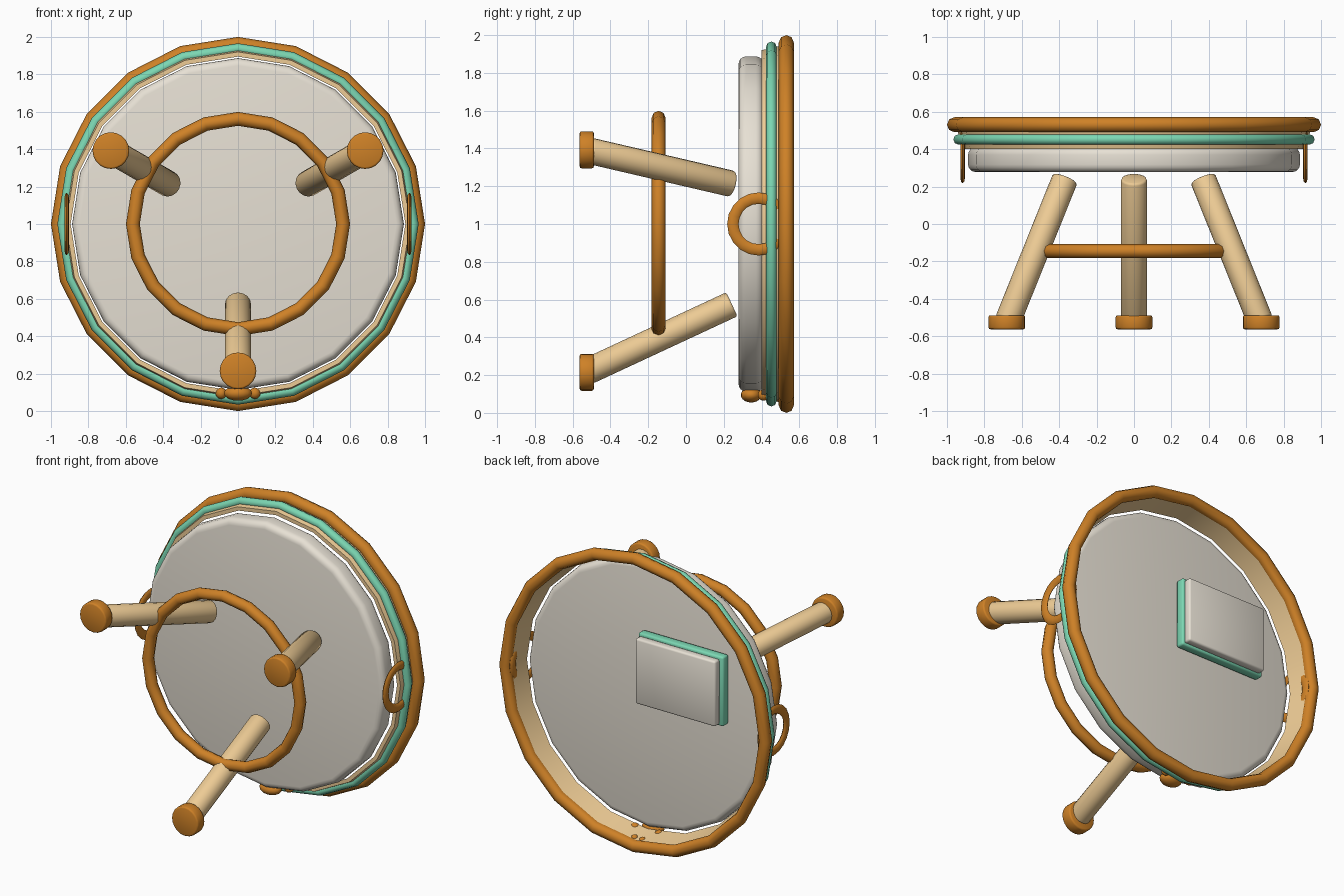
import bpy, math
from mathutils import Vector

if "Cube" in bpy.data.objects:
    bpy.data.objects.remove(bpy.data.objects["Cube"])

CZ = 1.0      # height of the tray axis, which runs along y
SIDES = 20


def material(name, rgb):
    m = bpy.data.materials.new(name)
    m.diffuse_color = (*rgb, 1)
    m.use_nodes = True
    m.node_tree.nodes["Principled BSDF"].inputs["Base Color"].default_value = m.diffuse_color
    return m


ORANGE = material("dark_wood", (0.62, 0.22, 0.02))
TAN = material("light_wood", (0.85, 0.60, 0.30))
GREEN = material("mint", (0.20, 0.68, 0.45))
CREAM = material("cream", (0.80, 0.75, 0.66))


def finish(name, mat, bevel=0.0, segments=3, angle=50):
    o = bpy.context.object
    o.name = name
    o.data.materials.append(mat)
    bpy.ops.object.transform_apply(location=False, rotation=True, scale=True)
    if bevel:
        b = o.modifiers.new("Bevel", "BEVEL")
        b.width, b.segments = bevel, segments
        b.limit_method = "ANGLE"
        b.angle_limit = math.radians(40)
        bpy.ops.object.modifier_apply(modifier="Bevel")
    bpy.ops.object.shade_smooth_by_angle(angle=math.radians(angle))
    return o


def ring(name, y, major, minor, mat):
    bpy.ops.mesh.primitive_torus_add(
        major_radius=major, minor_radius=minor, major_segments=SIDES,
        minor_segments=8, location=(0, y, CZ), rotation=(math.pi / 2, 0, 0))
    return finish(name, mat)


def rod(name, a, b, radius, mat, sides=16, bevel=0.0, segments=3):
    a, b = Vector(a), Vector(b)
    d = b - a
    bpy.ops.mesh.primitive_cylinder_add(vertices=sides, radius=radius, depth=d.length,
                                        location=(a + b) / 2)
    o = bpy.context.object
    if abs(d.x) < 1e-6 and abs(d.z) < 1e-6:
        o.rotation_euler = (math.pi / 2, 0, 0)   # keeps a vertex on the x axis
    else:
        o.rotation_euler = d.to_track_quat("Z", "Y").to_euler()
    return finish(name, mat, bevel, segments)


def box(name, lo, hi, mat, bevel):
    lo, hi = Vector(lo), Vector(hi)
    bpy.ops.mesh.primitive_cube_add(size=1, location=(lo + hi) / 2)
    bpy.context.object.scale = hi - lo
    return finish(name, mat, bevel, 2)


def ball(name, loc, radii, mat):
    bpy.ops.mesh.primitive_uv_sphere_add(segments=16, ring_count=10, radius=1, location=loc)
    bpy.context.object.scale = radii
    return finish(name, mat)


# flared tray wall, a closed profile (radius, y) turned about the tray axis
profile = [(0.92, 0.40), (0.95, 0.53), (0.925, 0.53), (0.895, 0.40)]
n = len(profile)
verts, faces = [], []
for i in range(SIDES):
    t = 2 * math.pi * i / SIDES
    verts += [(r * math.cos(t), y, r * math.sin(t)) for r, y in profile]
    for j in range(n):
        k, nx = (j + 1) % n, (i + 1) % SIDES
        faces.append((i * n + j, i * n + k, nx * n + k, nx * n + j))
mesh = bpy.data.meshes.new("tray_wall")
mesh.from_pydata(verts, [], faces)
wall = bpy.data.objects.new("tray_wall", mesh)
wall.location.z = CZ
bpy.context.collection.objects.link(wall)
bpy.ops.object.select_all(action="DESELECT")
wall.select_set(True)
bpy.context.view_layer.objects.active = wall
bpy.ops.object.mode_set(mode="EDIT")
bpy.ops.mesh.select_all(action="SELECT")
bpy.ops.mesh.normals_make_consistent(inside=False)
bpy.ops.object.mode_set(mode="OBJECT")
finish("tray_wall", TAN)

# tray base and rims
rod("tray_base", (0, 0.278, CZ), (0, 0.41, CZ), 0.887, CREAM, SIDES, 0.04, 4)
ring("tray_rim", 0.531, 0.96, 0.04, ORANGE)
ring("accent_rim", 0.452, 0.938, 0.028, GREEN)

# flattened ring handles on both sides
for side, x in (("left", -0.916), ("right", 0.916)):
    bpy.ops.mesh.primitive_torus_add(major_radius=0.137, minor_radius=0.03,
                                     major_segments=SIDES, minor_segments=8,
                                     location=(x, 0.385, CZ), rotation=(0, math.pi / 2, 0))
    bpy.context.object.scale.z = 0.42
    finish(side + "_handle", ORANGE)

# splayed legs with feet
for i, deg in enumerate((270, 30, 150)):
    c, s = math.cos(math.radians(deg)), math.sin(math.radians(deg))
    rod(f"leg_{i + 1}", (0.425 * c, 0.243, CZ + 0.425 * s),
        (0.78 * c, -0.52, CZ + 0.78 * s), 0.07, TAN, 16, 0.012, 2)
    rod(f"foot_{i + 1}", (0.785 * c, -0.563, CZ + 0.785 * s),
        (0.785 * c, -0.488, CZ + 0.785 * s), 0.098, ORANGE, 20, 0.01, 2)
ring("leg_brace_ring", -0.145, 0.562, 0.037, ORANGE)

# small knob cluster under the tray edge
ball("knob_body", (0, 0.345, 0.095), (0.075, 0.055, 0.04), ORANGE)
for side, m in (("left", -1), ("right", 1)):
    ball(side + "_knob", (m * 0.09, 0.41, 0.095), (0.03, 0.03, 0.03), ORANGE)
    ball(side + "_knob_pin", (m * 0.03, 0.50, 0.075), (0.022, 0.022, 0.022), ORANGE)

# book resting in the tray
box("book_cover", (-0.61, 0.42, 0.978), (0.018, 0.48, 1.442), GREEN, 0.012)
box("book_block", (-0.585, 0.475, 0.99), (0.005, 0.53, 1.425), CREAM, 0.012)
